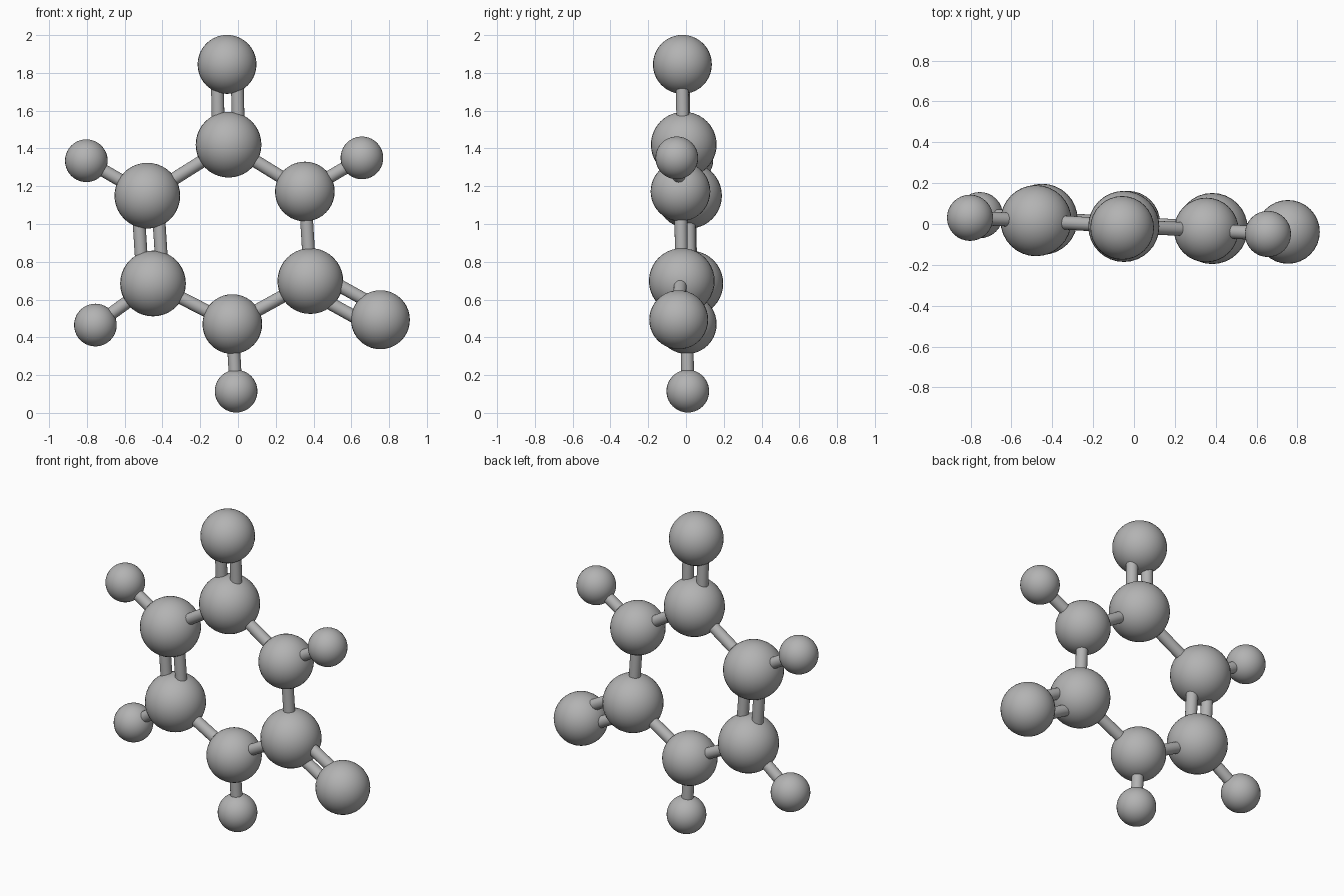
import bpy
import math
from mathutils import Vector

cube = bpy.data.objects.get("Cube")
if cube:
    bpy.data.objects.remove(cube, do_unlink=True)

grey = bpy.data.materials.new("grey")
grey.use_nodes = True
colour = (0.45, 0.45, 0.45, 1)
grey.diffuse_color = colour
bsdf = next(n for n in grey.node_tree.nodes if n.type == "BSDF_PRINCIPLED")
bsdf.inputs["Base Color"].default_value = colour

BOND_RADIUS = 0.034
DOUBLE_OFFSET = 0.053
# The molecule is flat, in a slightly tilted plane: y = a + b*x + c*z
A, B, C = 0.011, -0.054, -0.018
NORMAL = Vector((B, -1, C)).normalized()
RADII = {"carbon": 0.174, "nitrogen": 0.158, "oxygen": 0.156, "hydrogen": 0.113}


def finish(name):
    obj = bpy.context.object
    obj.name = name
    obj.data.materials.append(grey)
    bpy.ops.object.shade_smooth_by_angle(angle=math.radians(40))


def rod(name, start, end):
    axis = end - start
    bpy.ops.mesh.primitive_cylinder_add(
        vertices=20, radius=BOND_RADIUS, depth=axis.length, location=(start + end) / 2,
        rotation=axis.to_track_quat("Z", "Y").to_euler())
    finish(name)


# Atoms: name -> x, z
atoms = {
    "carbon_top": (-0.05, 1.42),
    "carbon_upper_right": (-0.48, 1.15),
    "carbon_lower_right": (-0.45, 0.685),
    "nitrogen_bottom": (-0.03, 0.47),
    "carbon_lower_left": (0.383, 0.698),
    "nitrogen_upper_left": (0.354, 1.172),
    "oxygen_top": (-0.058, 1.845),
    "oxygen_lower_left": (0.754, 0.493),
    "hydrogen_upper_right": (-0.803, 1.335),
    "hydrogen_lower_right": (-0.755, 0.465),
    "hydrogen_bottom": (-0.01, 0.115),
    "hydrogen_upper_left": (0.656, 1.35),
}
place = {}
for name, (x, z) in atoms.items():
    place[name] = Vector((x, A + B * x + C * z, z))
    bpy.ops.mesh.primitive_uv_sphere_add(
        segments=32, ring_count=20, radius=RADII[name.split("_")[0]], location=place[name])
    finish(name)

# Bonds: first atom, second atom, number of rods
bonds = [
    ("carbon_top", "carbon_upper_right", 1),
    ("carbon_upper_right", "carbon_lower_right", 2),
    ("carbon_lower_right", "nitrogen_bottom", 1),
    ("nitrogen_bottom", "carbon_lower_left", 1),
    ("carbon_lower_left", "nitrogen_upper_left", 1),
    ("nitrogen_upper_left", "carbon_top", 1),
    ("carbon_top", "oxygen_top", 2),
    ("carbon_lower_left", "oxygen_lower_left", 2),
    ("carbon_upper_right", "hydrogen_upper_right", 1),
    ("carbon_lower_right", "hydrogen_lower_right", 1),
    ("nitrogen_bottom", "hydrogen_bottom", 1),
    ("nitrogen_upper_left", "hydrogen_upper_left", 1),
]
for first, second, count in bonds:
    p, q = place[first], place[second]
    side = (q - p).normalized().cross(NORMAL) * DOUBLE_OFFSET
    for s in ((0,) if count == 1 else (-1, 1)):
        rod("bond_" + first + "_to_" + second, p + side * s, q + side * s)
